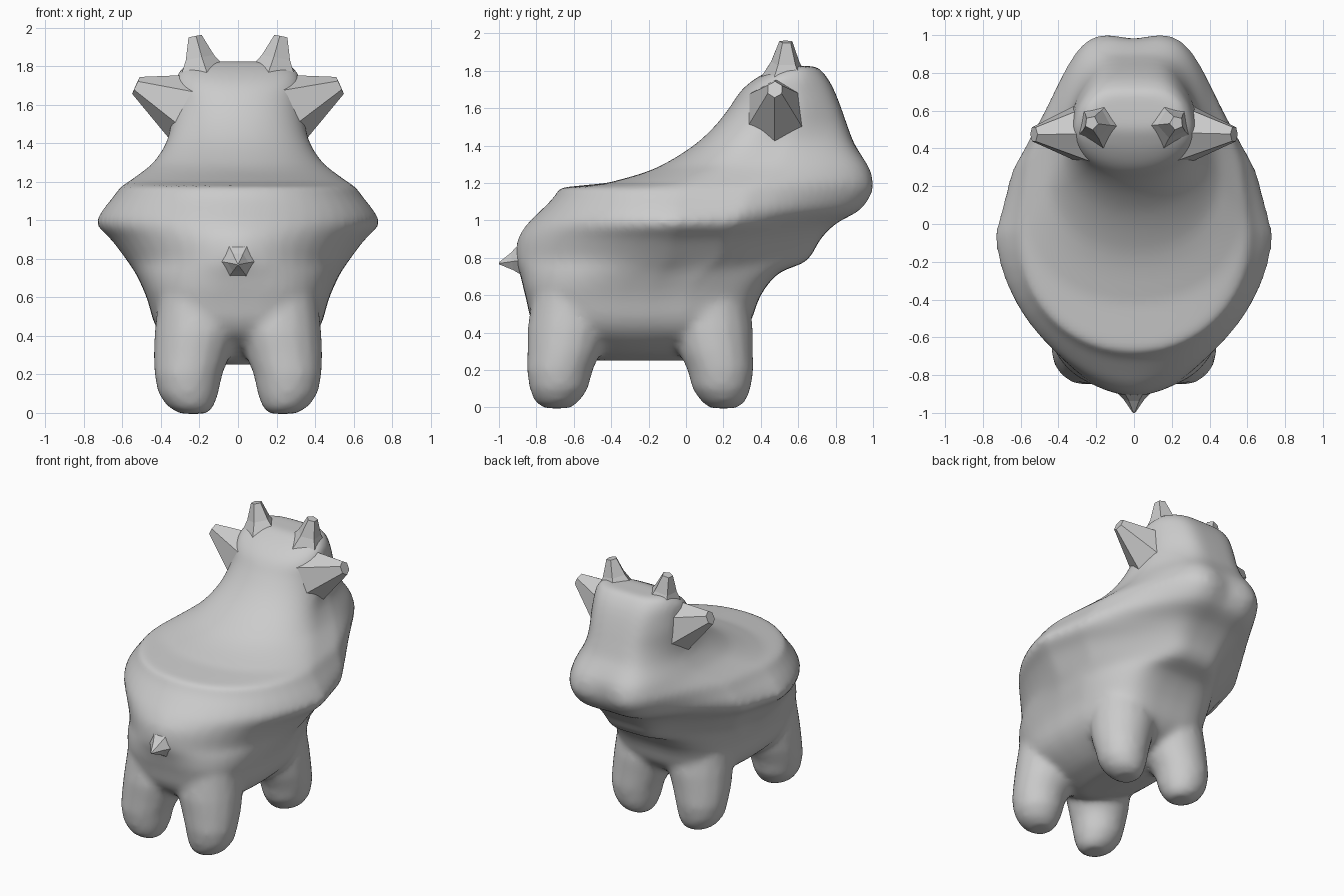
import bpy, bmesh, math
from mathutils import Vector

if "Cube" in bpy.data.objects:
    bpy.data.objects.remove(bpy.data.objects["Cube"])

# horizontal slices: z, back y, front y, half width, y of widest point, front width, back roundness
TORSO = [
    (0.25, -.50, .02, .10, -.22, .10, 2.5), (0.30, -.62, .14, .26, -.22, .22, 2.5),
    (0.42, -.80, .32, .41, -.22, .38, 3.0), (0.60, -.86, .40, .475, -.2, .41, 3.0),
    (0.72, -.89, .50, .53, -.15, .38, 2.4), (0.78, -.91, .64, .57, -.1, .28, 2.0),
    (0.90, -.90, .72, .66, -.08, .31, 1.8), (0.98, -.85, .80, .735, -.05, .34, 1.8),
    (1.05, -.78, .93, .705, -.05, .37, 1.9), (1.12, -.71, .99, .65, -.05, .385, 2),
    (1.175, -.675, 1.015, .61, -.03, .39, 2.1)]
HEAD = [
    (1.20, -.42, 1.01, .57, .05, .39, 2.1), (1.25, -.24, 1.0, .50, .15, .37, 2.1),
    (1.30, -.12, .975, .44, .25, .35, 2.1), (1.40, .04, .905, .375, .35, .30, 2.1),
    (1.50, .15, .865, .35, .45, .26, 2.1), (1.60, .23, .83, .34, .5, .25, 2.1),
    (1.70, .30, .79, .33, .5, .25, 2.2), (1.77, .39, .75, .31, .53, .24, 2.3),
    (1.825, .50, .70, .25, .6, .2, 2.5)]
N = 48


def spow(v, e):
    return math.copysign(abs(v) ** e, v)


# smooth in-between slices
def refine(rows, steps=4):
    out = []
    for i in range(len(rows) - 1):
        p0, p1, p2 = rows[max(i - 1, 0)], rows[i], rows[i + 1]
        p3 = rows[min(i + 2, len(rows) - 1)]
        for s in range(steps):
            t = s / steps
            h = t * t * (3 - 2 * t)
            row = [p1[0] + (p2[0] - p1[0]) * t]
            for k in range(1, 7):
                dz = p2[0] - p1[0]
                m1 = (p2[k] - p0[k]) / (p2[0] - p0[0]) * dz
                m2 = (p3[k] - p1[k]) / (p3[0] - p1[0]) * dz
                row.append(p1[k] * (1 - h) + p2[k] * h
                           + m1 * t * (1 - t) ** 2 - m2 * t * t * (1 - t))
            out.append(row)
    return out + [rows[-1]]


def outline(s):
    z, y0, y1, hw, yc, fw, nb = s
    pts = []
    for i in range(N):
        a = 2 * math.pi * i / N
        c, t = math.cos(a), math.sin(a)
        n = 4.0 if t > 0 else nb
        u = spow(t, 2 / n)
        w = hw
        if t > 0:
            k = u ** 1.2
            w = hw + (fw - hw) * k * k * (3 - 2 * k)
        x = w * spow(c, 2 / n)
        y = yc + u * (y1 - yc if t > 0 else yc - y0)
        # shallow dent in the middle of the muzzle
        if t > 0:
            y -= 0.035 * math.exp(-(x / .1) ** 2) * max(0, 1 - abs(z - 1.17) / .2)
        pts.append((x, y, z))
    return pts


def loft(bm, rings):
    vs = [[bm.verts.new(p) for p in r] for r in rings]
    for a, b in zip(vs, vs[1:]):
        for i in range(len(a)):
            j = (i + 1) % len(a)
            bm.faces.new((a[i], a[j], b[j], b[i]))
    bm.faces.new(vs[0][::-1])
    bm.faces.new(vs[-1])


def finish(bm, name):
    bmesh.ops.recalc_face_normals(bm, faces=bm.faces)
    me = bpy.data.meshes.new(name)
    bm.to_mesh(me)
    bm.free()
    ob = bpy.data.objects.new(name, me)
    bpy.context.collection.objects.link(ob)
    return ob


# body, head and four stubby legs, fused into one soft skin
bm = bmesh.new()
loft(bm, [outline(s) for s in refine(TORSO) + refine(HEAD)])
# leg rings: height, radius, x offset, pull towards the body middle
LEG = [(-.005, .07, .23, 0), (.03, .12, .245, 0), (.1, .158, .258, .01), (.2, .178, .258, .015),
       (.3, .2, .24, .04), (.42, .22, .215, .06), (.6, .2, .215, .07), (.8, .12, .19, .13)]
for sx in (-1, 1):
    for ly, inward in ((-.69, 1), (.2, -1)):
        loft(bm, [[(sx * x + r * math.cos(k * math.pi / 8),
                    ly + inward * d + r * math.sin(k * math.pi / 8), z) for k in range(16)]
                  for z, r, x, d in LEG])
body = finish(bm, "body")
m = body.modifiers.new("fuse", 'REMESH')
m.mode = 'VOXEL'
m.voxel_size = 0.022
m.use_smooth_shade = True
m = body.modifiers.new("soften", 'SMOOTH')
m.factor = 0.5
m.iterations = 9


# faceted spikes between two points
def spike(name, a, b, r0, r1, sides, turn=0.0, flat=1.0, mid=.42):
    a, b = Vector(a), Vector(b)
    q = (b - a).to_track_quat('Z', 'Y')
    bm = bmesh.new()
    rings = []
    for p, r in ((a, r0), (a.lerp(b, .5), r0 * mid + r1 * (1 - mid)), (b, r1)):
        ring = []
        for k in range(sides):
            t = turn + 2 * math.pi * k / sides
            ring.append(p + q @ Vector((r * math.cos(t) * flat, r * math.sin(t), 0)))
        rings.append(ring)
    loft(bm, rings)
    return finish(bm, name)


for sx, side in ((-1, "left"), (1, "right")):
    spike("horn_" + side, (sx * .18, .53, 1.73), (sx * .225, .535, 1.955), .15, .037, 5, .3, mid=.38)
    spike("ear_" + side, (sx * .25, .48, 1.575), (sx * .53, .475, 1.70), .2, .048, 6, .5, .9, .5)
spike("tail", (0, -.86, .79), (0, -1.0, .77), .12, .006, 6)
